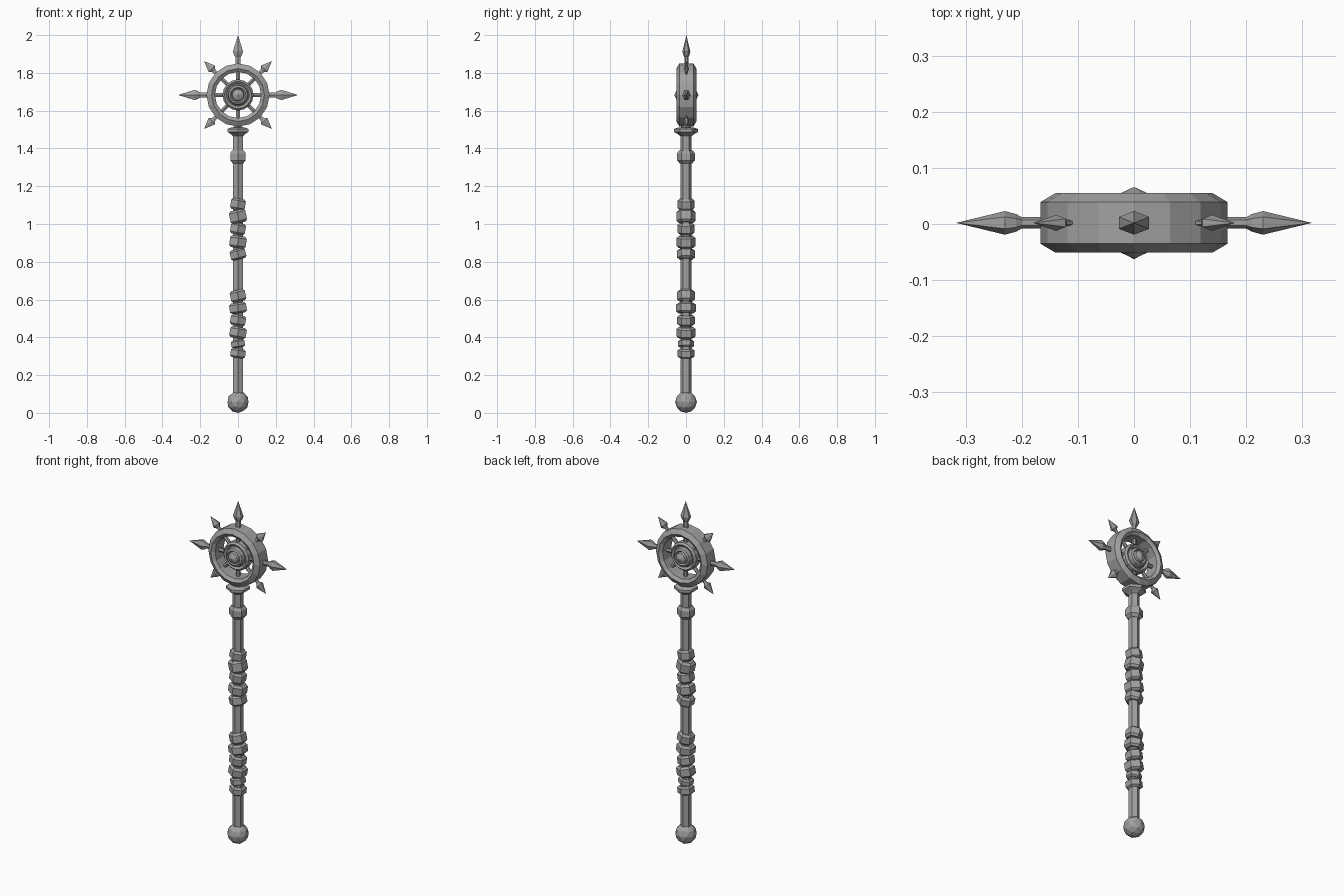
import bpy, bmesh
from math import sin, cos, pi, radians
from mathutils import Matrix, Vector

cube = bpy.data.objects.get("Cube")
if cube:
    bpy.data.objects.remove(cube, do_unlink=True)

steel = bpy.data.materials.new("grey_steel")
steel.use_nodes = True
GREY = (0.36, 0.36, 0.36, 1)
steel.diffuse_color = GREY
steel.node_tree.nodes["Principled BSDF"].inputs["Base Color"].default_value = GREY

HEAD = Vector((0, 0.002, 1.683))
FACE_FRONT = Matrix.Rotation(pi / 2, 4, 'X')


def lathe(name, profile, sides, matrix=Matrix(), closed=False, phase=pi / 2):
    """Turn (radius, height) points around z, then place the result."""
    bm = bmesh.new()
    rings = []
    for r, h in profile:
        if r == 0:
            rings.append([bm.verts.new((0, 0, h))] * sides)
        else:
            rings.append([bm.verts.new((r * cos(phase + 2 * pi * i / sides),
                                        r * sin(phase + 2 * pi * i / sides), h))
                          for i in range(sides)])
    pairs = list(zip(rings, rings[1:]))
    if closed:
        pairs.append((rings[-1], rings[0]))
    for a, b in pairs:
        for i in range(sides):
            j = (i + 1) % sides
            corners = list(dict.fromkeys((a[i], a[j], b[j], b[i])))
            bm.faces.new(corners)
    if not closed:
        for ring in (rings[0], rings[-1]):
            if ring[0] is not ring[1]:
                bm.faces.new(ring)
    bmesh.ops.recalc_face_normals(bm, faces=bm.faces)
    bm.transform(matrix)
    mesh = bpy.data.meshes.new(name)
    bm.to_mesh(mesh)
    bm.free()
    mesh.materials.append(steel)
    obj = bpy.data.objects.new(name, mesh)
    bpy.context.collection.objects.link(obj)
    return obj


# Shaft, collars and neck
lathe("shaft", [(0.03, 0.08), (0.03, 1.49)], 6)
lathe("top_collar", [(0.03, 1.465), (0.042, 1.475), (0.063, 1.487),
                     (0.063, 1.503), (0.045, 1.51)], 6)
lathe("neck", [(0.03, 1.505), (0.02, 1.535)], 6)
lathe("lower_collar", [(0.032, 1.32), (0.047, 1.337), (0.047, 1.374),
                       (0.036, 1.39)], 6)

# Faceted pommel ball
bpy.ops.mesh.primitive_ico_sphere_add(subdivisions=2, radius=0.058, location=(0, 0, 0.058))
ball = bpy.context.object
ball.name = "pommel_ball"
ball.data.materials.append(steel)

# Grip wraps: height, half thickness, radius, tilt in degrees
WRAPS = [(1.105, 0.03, 0.045, 10), (1.04, 0.035, 0.051, -12), (0.975, 0.03, 0.046, 10),
         (0.905, 0.032, 0.051, 8), (0.84, 0.028, 0.048, -14),
         (0.62, 0.031, 0.047, -12), (0.555, 0.028, 0.052, -8), (0.49, 0.028, 0.047, 10),
         (0.425, 0.03, 0.051, 10), (0.366, 0.02, 0.042, -10), (0.315, 0.024, 0.046, 8)]
for n, (z, half, r, tilt) in enumerate(WRAPS):
    place = Matrix.Translation((0, 0, z)) @ Matrix.Rotation(radians(tilt), 4, 'Y')
    lathe(f"grip_wrap_{n + 1}", [(r * 0.75, -half), (r, -half * 0.65),
                                 (r, half * 0.65), (r * 0.75, half)], 6, place)

# Wheel rim and hub, turned about the front-back axis
wheel = Matrix.Translation(HEAD) @ FACE_FRONT
lathe("wheel_rim", [(0.167, -0.037), (0.167, 0.037), (0.14, 0.053), (0.122, 0.04),
                    (0.122, -0.04), (0.14, -0.053)], 16, wheel, closed=True)
lathe("hub_ring", [(0.082, -0.02), (0.082, 0.02), (0.072, 0.03), (0.06, 0.02),
                   (0.06, -0.02), (0.072, -0.03)], 16, wheel, closed=True)
half_hub = [(0.066, 0.012), (0.055, 0.018), (0.052, 0.04), (0.042, 0.046),
            (0.034, 0.036), (0.03, 0.05), (0, 0.064)]
lathe("hub", [(r, -h) for r, h in reversed(half_hub)] + half_hub, 12, wheel)

# Spokes run from hub to rim, spikes continue outside it
LONG = [(0.013, 0.15), (0.013, 0.2), (0.02, 0.21), (0.027, 0.23), (0, 0.317)]
SHORT = [(0.01, 0.15), (0.01, 0.18), (0.024, 0.196), (0, 0.254)]
for i in range(8):
    turn = Matrix.Translation(HEAD) @ Matrix.Rotation(i * pi / 4, 4, 'Y')
    lathe(f"spoke_{i + 1}", [(0.011, 0.06), (0.011, 0.13)], 6, turn)
    if i == 4:
        continue  # the handle takes the place of the bottom spike
    flat = Matrix.Diagonal((1.15, 0.78 if i % 2 == 0 else 0.6, 1, 1))
    lathe(f"spike_{i + 1}", LONG if i % 2 == 0 else SHORT, 6, turn @ flat)
